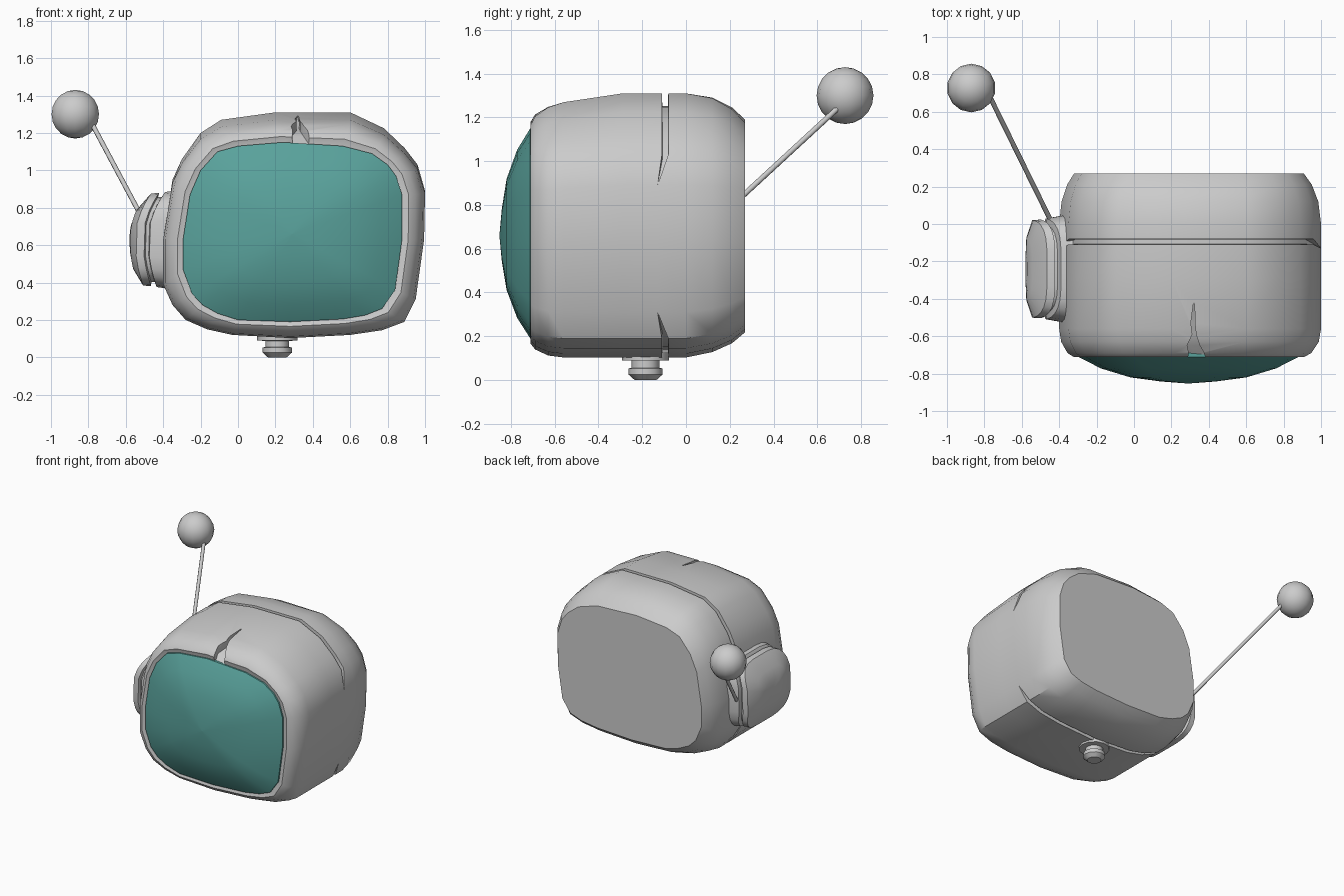
import bpy, bmesh, math
from mathutils import Vector

if "Cube" in bpy.data.objects:
    bpy.data.objects.remove(bpy.data.objects["Cube"])


def loft(name, rings, cap_start=True, cap_end=True, angle=40):
    """Skin closed rings of points into one smooth-shaded object."""
    bm = bmesh.new()
    vs = [[bm.verts.new(p) for p in r] for r in rings]
    n = len(rings[0])
    for a, b in zip(vs, vs[1:]):
        for i in range(n):
            j = (i + 1) % n
            bm.faces.new((a[i], a[j], b[j], b[i]))
    if cap_start:
        bm.faces.new(vs[0])
    if cap_end:
        bm.faces.new(vs[-1])
    bmesh.ops.remove_doubles(bm, verts=bm.verts, dist=1e-4)
    bmesh.ops.recalc_face_normals(bm, faces=bm.faces)
    me = bpy.data.meshes.new(name)
    bm.to_mesh(me)
    bm.free()
    ob = bpy.data.objects.new(name, me)
    bpy.context.collection.objects.link(ob)
    smooth(ob, angle)
    return ob


def smooth(ob, angle=40):
    bpy.ops.object.select_all(action='DESELECT')
    ob.select_set(True)
    bpy.context.view_layer.objects.active = ob
    bpy.ops.object.shade_smooth_by_angle(angle=math.radians(angle))


# Front outlines (x, z): widest section of the case, and matching screen edge
outer = [(.2, 1.31), (.6, 1.31), (.78, 1.225), (.89, 1.12), (.96, 1.03), (1, .89),
         (.995, .63), (.95, .31), (.89, .19), (.77, .145), (.6, .12), (.28, .103),
         (-.03, .12), (-.165, .15), (-.28, .2), (-.35, .28), (-.4, .39), (-.4, .63),
         (-.35, .95), (-.3, 1.06), (-.2, 1.2), (-.09, 1.27)]
inner = [(.24, 1.15), (.56, 1.13), (.716, 1.09), (.8, 1.03), (.845, .97), (.877, .87),
         (.877, .63), (.84, .36), (.77, .26), (.68, .225), (.56, .205), (.28, .19),
         (0, .2), (-.11, .235), (-.19, .28), (-.246, .34), (-.294, .47), (-.294, .63),
         (-.257, .87), (-.2, 1), (-.11, 1.1), (0, 1.13)]


def section(y, t, lift=0, seam=False):
    """Case cross-section at depth y, blended t of the way to the screen edge."""
    drop = .05 * min(1, max(0, (-.29 - y) / .34)) * (1 - t)
    pts = []
    for (ox, oz), (ix, iz) in zip(outer, inner):
        on = not seam or oz > .93 or oz < .3      # seam fades out on the sides
        k, yy = (t, y) if on else (0, -.13)
        x, z = ox + (ix - ox) * k, oz + (iz - oz) * k
        z += lift * max(0, (.7 - oz) / .6) - drop * max(0, (oz - .7) / .6)
        pts.append((x, yy, z))
    return pts


# Case with a seam groove around it
case = loft("case", [
    section(-.70, 1), section(-.71, .72), section(-.69, .42), section(-.63, .1), section(-.56, 0),
    section(-.29, 0),
    section(-.11, 0, seam=True), section(-.108, .36, seam=True),
    section(-.083, .36, seam=True), section(-.081, 0, seam=True),
    section(0, 0), section(.12, .12, .014), section(.21, .4, .03), section(.27, .75, .05)])

# Jagged crack above the screen: (y, left x, right x, floor z)
crack = [(-.42, .318, .324, 1.285), (-.53, .304, .326, 1.225), (-.59, .312, .332, 1.21),
         (-.65, .284, .352, 1.18), (-.685, .292, .372, 1.15), (-.76, .285, .40, 1.10)]
cutter = loft("crack_cutter", [[(l, y, z), (r, y, z), (r, y, 1.5), (l, y, 1.5)]
                               for y, l, r, z in crack])
mod = case.modifiers.new("crack", 'BOOLEAN')
mod.operation = 'DIFFERENCE'
mod.solver = 'EXACT'
mod.object = cutter
bpy.context.view_layer.objects.active = case
bpy.ops.object.modifier_apply(modifier=mod.name)
bpy.data.objects.remove(cutter)
smooth(case)

# Bulging screen
c = Vector((.29, .66))
screen = loft("screen", [
    [(c.x + (x - c.x) * s, y, c.y + (z - c.y) * s) for x, z in inner]
    for s, y in [(1, -.69), (1, -.712), (.8, -.772), (.53, -.82), (.25, -.842), (.001, -.853)]])
teal = bpy.data.materials.new("teal_glass")
teal.diffuse_color = (.10, .36, .33, 1)
teal.use_nodes = True
teal.node_tree.nodes["Principled BSDF"].inputs["Base Color"].default_value = teal.diffuse_color
screen.data.materials.append(teal)


# Side dial housing, curved to follow the case wall
def pad(scale, x, n=24):
    pts = []
    for i in range(n):
        a = 2 * math.pi * (i + .5) / n
        co, si = math.cos(a), math.sin(a)
        dy = math.copysign(abs(co) ** .5, co) * .27 * scale
        dz = math.copysign(abs(si) ** .5, si) * .255 * scale
        bend = (1.4 if dz > 0 else .7) * dz * dz
        pts.append((x + bend, -.24 + dy, .63 + dz))
    return pts


loft("side_housing", [pad(1.08, -.35), pad(1.06, -.39), pad(1, -.48), pad(.6, -.49)])
loft("side_cap", [pad(.88, -.46), pad(.9, -.5), pad(.98, -.508), pad(.97, -.55),
                  pad(.62, -.578), pad(.3, -.58), pad(.001, -.58)])

# Antenna rod and ball
a, b = Vector((-.44, .008, .61)), Vector((-.80, .74, 1.285))
bpy.ops.mesh.primitive_cylinder_add(vertices=8, radius=.013, depth=(b - a).length,
                                    location=(a + b) / 2)
rod = bpy.context.object
rod.name = "antenna_rod"
rod.rotation_euler = (b - a).to_track_quat('Z', 'Y').to_euler()
smooth(rod, 60)
bpy.ops.mesh.primitive_uv_sphere_add(segments=14, ring_count=10, radius=.13,
                                     location=(-.87, .727, 1.3))
bpy.context.object.name = "antenna_ball"
smooth(bpy.context.object, 60)

# Foot knob under the case, turned from a profile (radius, z)
profile = [(.108, .13), (.108, .09), (.064, .088), (.064, .055), (.078, .053),
           (.078, .025), (.05, 0)]
loft("foot_knob", [[(.21 + r * math.cos(k * math.pi / 6), -.185 + r * math.sin(k * math.pi / 6), z)
                    for k in range(12)] for r, z in profile])
